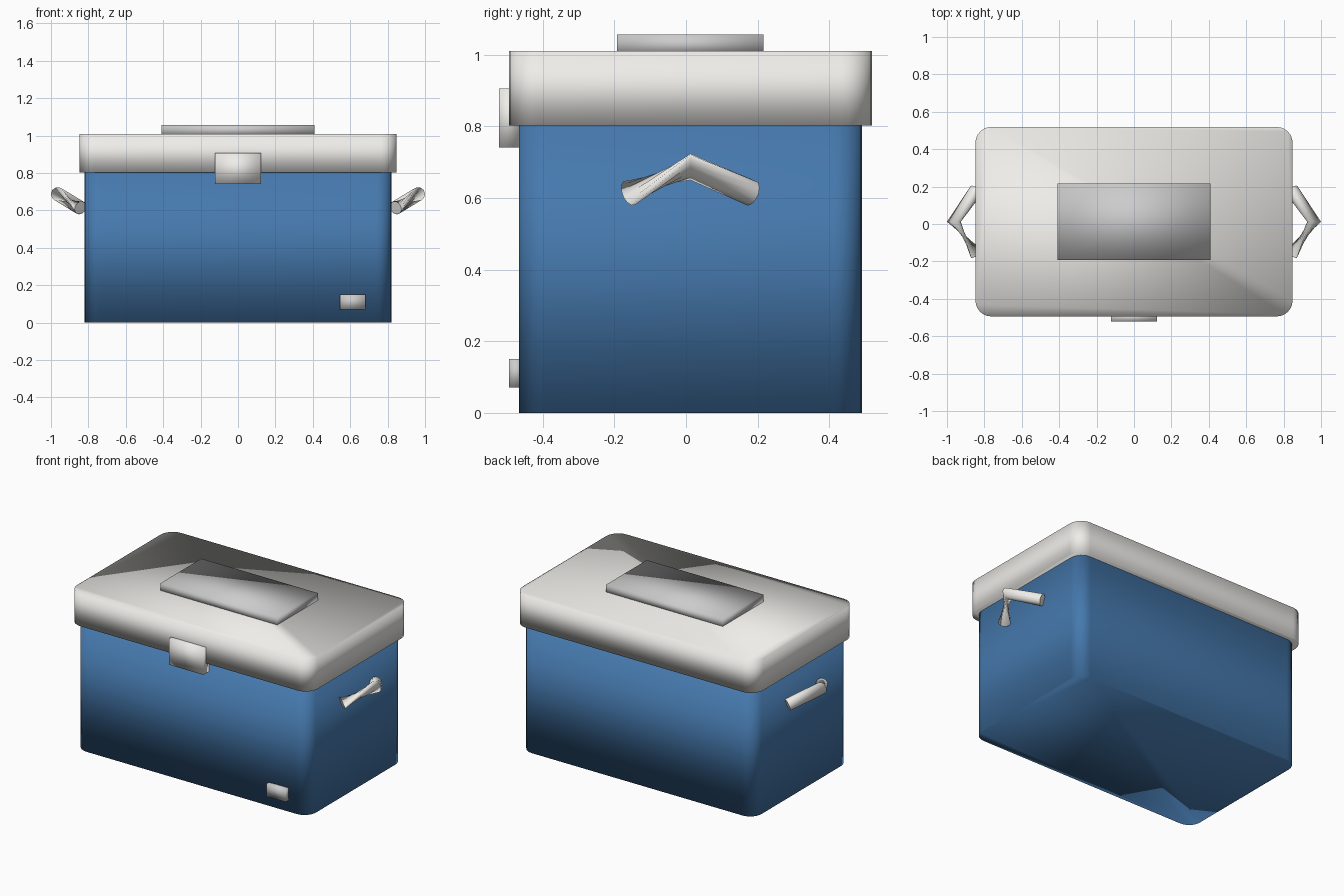
import bpy, bmesh, math

if "Cube" in bpy.data.objects:
    bpy.data.objects.remove(bpy.data.objects["Cube"])


def material(name, rgb):
    m = bpy.data.materials.new(name)
    m.diffuse_color = (*rgb, 1)
    m.use_nodes = True
    m.node_tree.nodes["Principled BSDF"].inputs["Base Color"].default_value = m.diffuse_color
    return m


BLUE = material("blue_shell", (0.06, 0.19, 0.42))
WHITE = material("off_white", (0.86, 0.85, 0.82))


def box(name, x, y, z, radius=0, mat=None):
    """Box from min/max pairs, upright edges optionally rounded."""
    bm = bmesh.new()
    bmesh.ops.create_cube(bm, size=1)
    for v in bm.verts:
        for i, (lo, hi) in enumerate((x, y, z)):
            v.co[i] = hi if v.co[i] > 0 else lo
    if radius:
        upright = [e for e in bm.edges
                   if abs(e.verts[0].co.z - e.verts[1].co.z) > 1e-4]
        bmesh.ops.bevel(bm, geom=upright, offset=radius, offset_type='OFFSET',
                        segments=6, profile=0.5, affect='EDGES')
    for f in bm.faces:
        f.smooth = True
    me = bpy.data.meshes.new(name)
    bm.to_mesh(me)
    bm.free()
    if mat:
        me.materials.append(mat)
    ob = bpy.data.objects.new(name, me)
    bpy.context.collection.objects.link(ob)
    return ob


def handle(name, side):
    """Bent tube on one side; its front half is twisted to a narrow waist."""
    cu = bpy.data.curves.new(name, 'CURVE')
    cu.dimensions = '3D'
    cu.bevel_depth = 0.037
    cu.bevel_resolution = 4
    cu.use_fill_caps = True
    sp = cu.splines.new('POLY')
    sp.points.add(2)
    path = ((0.843, -0.158, 0.614), (0.963, 0.012, 0.687), (0.843, 0.182, 0.614))
    for p, (x, y, z), tilt in zip(sp.points, path, (140, 0, 0)):
        p.co = (side * x, y, z, 1)
        p.tilt = side * math.radians(tilt)
    sp.use_smooth = True
    cu.materials.append(WHITE)
    ob = bpy.data.objects.new(name, cu)
    bpy.context.collection.objects.link(ob)


# Insulated body and overhanging lid
box("body", (-0.82, 0.82), (-0.467, 0.491), (0, 0.805), 0.08, BLUE)
box("lid", (-0.848, 0.848), (-0.494, 0.519), (0.803, 1.01), 0.085, WHITE)

# Raised pad on the lid, front latch and drain plug
box("lid_pad", (-0.41, 0.41), (-0.192, 0.217), (1.0, 1.057))
box("latch", (-0.122, 0.122), (-0.522, -0.465), (0.741, 0.906), 0, WHITE)
box("drain_plug", (0.545, 0.682), (-0.494, -0.455), (0.071, 0.151))

# Carry handles
handle("handle_right", 1)
handle("handle_left", -1)
